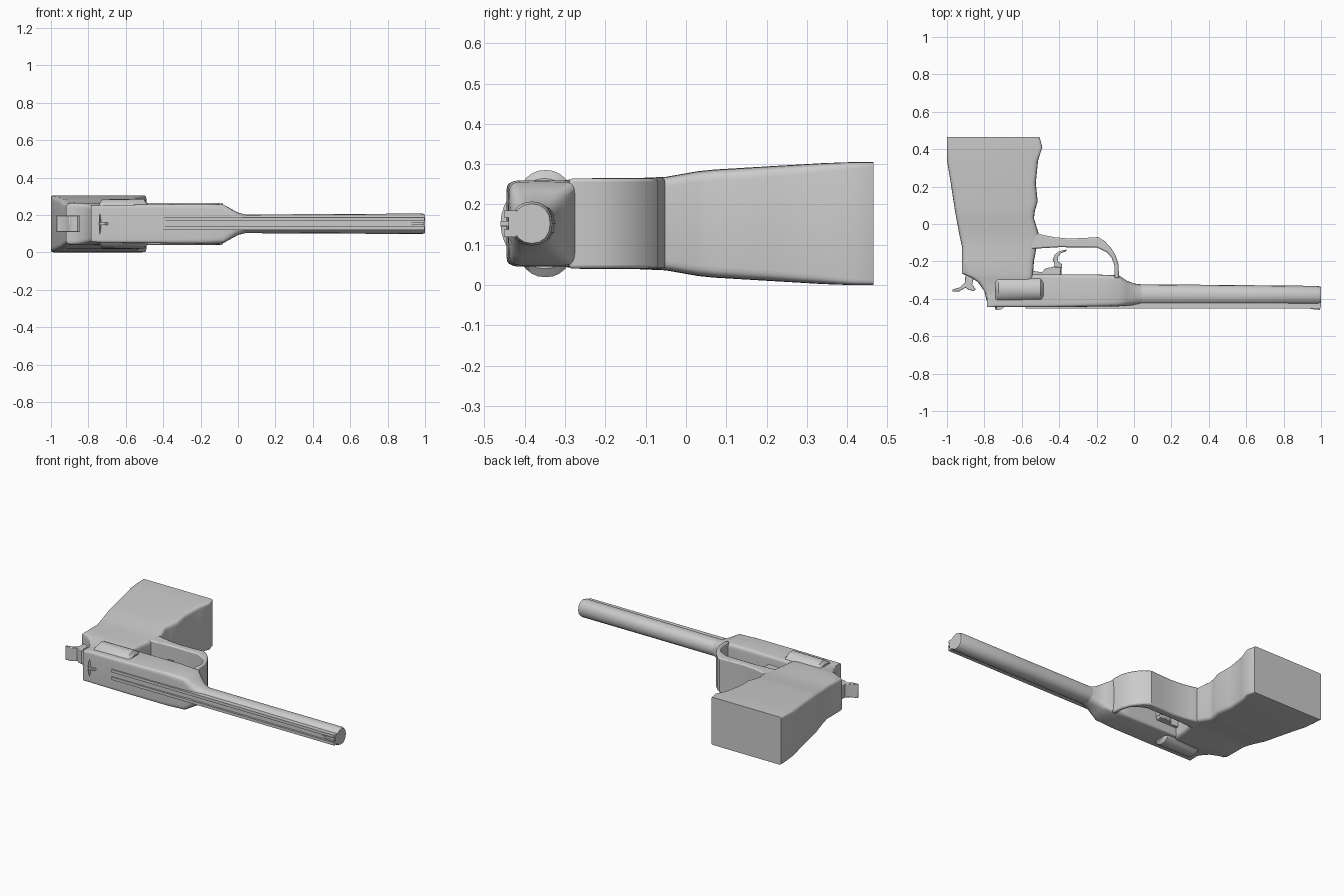
import bpy, bmesh, math

ZC = 0.1525  # mid-plane of the model lying on its side


def finish(name, bm, bevel=0.0, angle=35):
    bmesh.ops.recalc_face_normals(bm, faces=bm.faces)
    me = bpy.data.meshes.new(name)
    bm.to_mesh(me)
    bm.free()
    ob = bpy.data.objects.new(name, me)
    bpy.context.collection.objects.link(ob)
    if bevel:
        m = ob.modifiers.new("bevel", "BEVEL")
        m.width, m.segments, m.limit_method = bevel, 2, "ANGLE"
        m.angle_limit = math.radians(50)
    bpy.ops.object.select_all(action="DESELECT")
    ob.select_set(True)
    bpy.context.view_layer.objects.active = ob
    bpy.ops.object.shade_smooth_by_angle(angle=math.radians(angle))
    return ob


def loft(name, axis, stations, count=32):
    """Station: position on axis, low, high, half thickness in z, squareness."""
    bm = bmesh.new()
    rings = []
    for pos, lo, hi, half, n in stations:
        ring = []
        for i in range(count):
            t = 2 * math.pi * i / count
            c, s = math.cos(t), math.sin(t)
            u = (lo + hi) / 2 + (hi - lo) / 2 * math.copysign(abs(c) ** (2 / n), c)
            z = ZC + half * math.copysign(abs(s) ** (2 / n), s)
            ring.append(bm.verts.new((pos, u, z) if axis == "x" else (u, pos, z)))
        rings.append(ring)
    for a, b in zip(rings, rings[1:]):
        for i in range(count):
            j = (i + 1) % count
            bm.faces.new((a[i], a[j], b[j], b[i]))
    bm.faces.new(rings[0])
    bm.faces.new(rings[-1])
    return finish(name, bm)


def plate(name, outline, half, bevel=0.0, z=ZC):
    """Extrude an xy outline symmetrically about height z."""
    bm = bmesh.new()
    f = bm.faces.new([bm.verts.new((x, y, z - half)) for x, y in outline])
    ext = bmesh.ops.extrude_face_region(bm, geom=[f])
    verts = [v for v in ext["geom"] if isinstance(v, bmesh.types.BMVert)]
    bmesh.ops.translate(bm, verts=verts, vec=(0, 0, 2 * half))
    return finish(name, bm, bevel)


def rect(x0, x1, y0, y1):
    return [(x0, y0), (x1, y0), (x1, y1), (x0, y1)]


# Grip, flaring towards the butt
loft("grip", "y", [
    (-0.42, -0.785, -0.60, 0.095, 12),
    (-0.36, -0.80, -0.57, 0.100, 12),
    (-0.31, -0.835, -0.55, 0.105, 12),
    (-0.285, -0.875, -0.54, 0.110, 12),
    (-0.265, -0.92, -0.54, 0.112, 12),
    (-0.20, -0.92, -0.535, 0.113, 12),
    (-0.12, -0.92, -0.52, 0.113, 12),
    (-0.05, -0.935, -0.51, 0.116, 14),
    (0.03, -0.95, -0.535, 0.130, 14),
    (0.07, -0.957, -0.53, 0.134, 14),
    (0.12, -0.965, -0.515, 0.137, 14),
    (0.22, -0.98, -0.525, 0.143, 16),
    (0.34, -1.0, -0.513, 0.150, 20),
    (0.41, -1.0, -0.49, 0.1525, 30),
    (0.465, -1.0, -0.505, 0.1525, 40)])

# Frame, necking down into the barrel
loft("frame", "x", [
    (-0.785, -0.445, -0.39, 0.097, 16),
    (-0.74, -0.445, -0.27, 0.100, 16),
    (-0.48, -0.445, -0.27, 0.103, 14),
    (-0.20, -0.442, -0.27, 0.107, 10),
    (-0.08, -0.440, -0.275, 0.104, 8),
    (-0.04, -0.437, -0.302, 0.082, 5),
    (0.0, -0.435, -0.318, 0.060, 3),
    (0.04, -0.433, -0.324, 0.050, 2.3)])

# Barrel
loft("barrel", "x", [
    (0.02, -0.434, -0.322, 0.050, 2.3),
    (0.5, -0.434, -0.326, 0.052, 2.2),
    (0.985, -0.434, -0.331, 0.055, 2.2),
    (1.0, -0.428, -0.337, 0.049, 2.2)], 16)

# Cartridge cylinder
loft("cylinder", "x", [
    (-0.74, -0.475 + 0.015, -0.225 - 0.015, 0.112, 2),
    (-0.725, -0.43, -0.267, 0.131, 2.25),
    (-0.50, -0.43, -0.267, 0.133, 2.25),
    (-0.485, -0.44, -0.262, 0.112, 2)], 32).scale = (1, 1, 1)

# Rib: flat base with two rails running to the muzzle
plate("rib_base", rect(-0.02, 1.0, -0.44, -0.40), 0.030)
for side, tag in ((-1, "lower"), (1, "upper")):
    plate("rib_rail_" + tag, rect(-0.58, 0.998, -0.452, -0.42), 0.009, 0, ZC + side * 0.024)

# Sights
plate("front_sight", [(0.90, -0.44), (0.95, -0.455), (0.995, -0.460), (0.995, -0.43)], 0.006)
plate("rear_sight", [(-0.745, -0.44), (-0.74, -0.460), (-0.71, -0.458), (-0.69, -0.44)], 0.007)

# Full-width trigger guard
plate("trigger_guard", [
    (-0.56, -0.05), (-0.51, -0.052), (-0.48, -0.06), (-0.43, -0.07), (-0.35, -0.078),
    (-0.27, -0.075), (-0.19, -0.07), (-0.155, -0.093), (-0.125, -0.125), (-0.10, -0.165),
    (-0.083, -0.215), (-0.08, -0.29), (-0.105, -0.29), (-0.105, -0.22), (-0.12, -0.18),
    (-0.145, -0.152), (-0.20, -0.125), (-0.28, -0.125), (-0.40, -0.124), (-0.50, -0.130),
    (-0.56, -0.135)], 0.112, 0.008)

# Trigger with its pivot block
plate("trigger", [
    (-0.42, -0.30), (-0.425, -0.21), (-0.435, -0.19), (-0.425, -0.165), (-0.40, -0.145),
    (-0.36, -0.136), (-0.36, -0.145), (-0.39, -0.156), (-0.408, -0.178), (-0.405, -0.20),
    (-0.385, -0.215), (-0.39, -0.30)], 0.03, 0.004)
plate("trigger_block", [
    (-0.55, -0.30), (-0.55, -0.25), (-0.49, -0.258), (-0.475, -0.238), (-0.43, -0.228),
    (-0.39, -0.232), (-0.395, -0.30)], 0.05, 0.004)

# Hammer
plate("hammer", [
    (-0.97, -0.362), (-0.935, -0.36), (-0.90, -0.34), (-0.885, -0.352), (-0.858, -0.358),
    (-0.845, -0.35), (-0.865, -0.325), (-0.86, -0.30), (-0.84, -0.26), (-0.90, -0.26),
    (-0.905, -0.315), (-0.93, -0.338), (-0.97, -0.35)], 0.044, 0.003)
